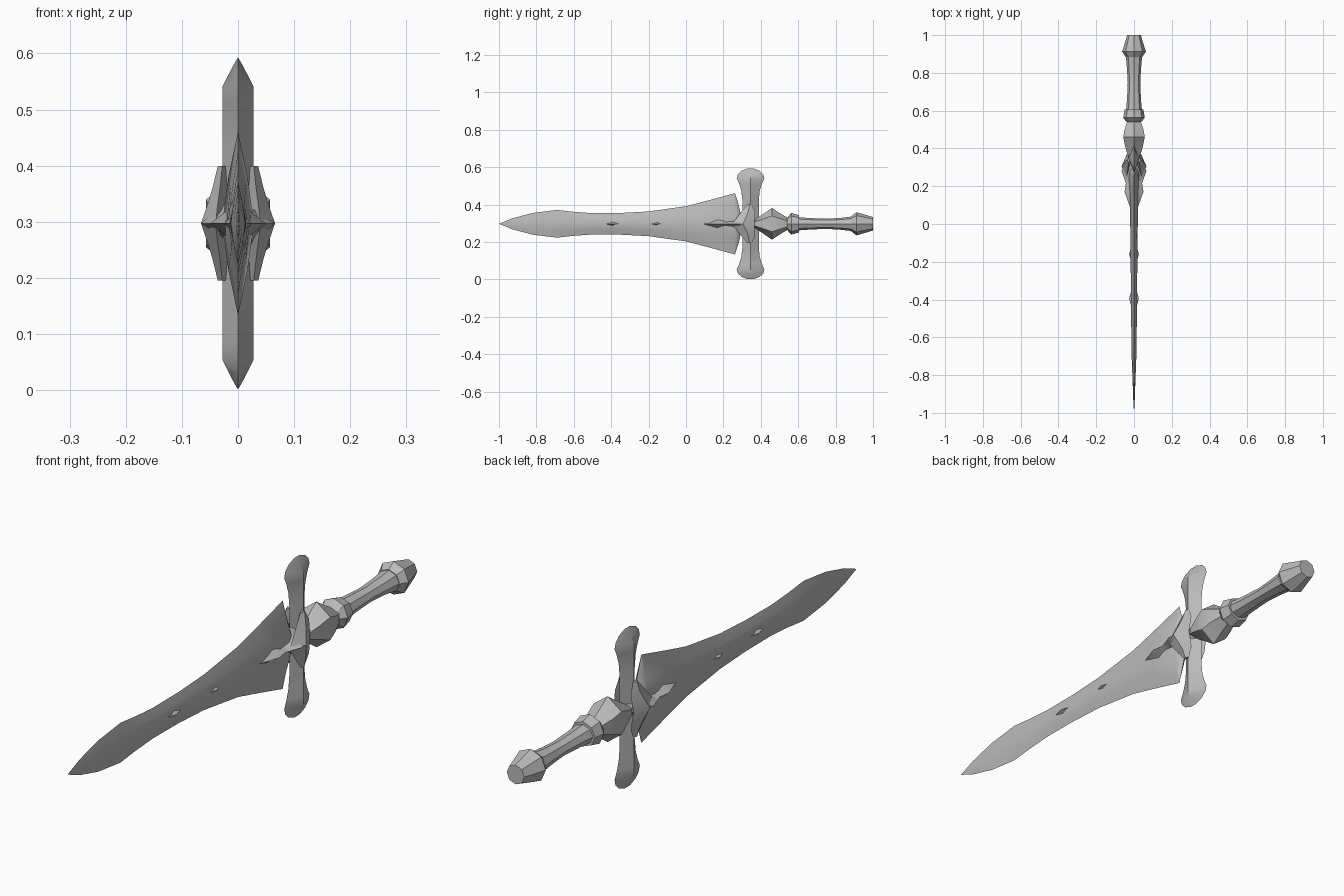
import bpy, bmesh, math

MID = 0.297        # height of the sword's long axis
GUARD_Y = 0.345    # position of the crossguard

if "Cube" in bpy.data.objects:
    bpy.data.objects.remove(bpy.data.objects["Cube"], do_unlink=True)

steel = bpy.data.materials.new("grey steel")
steel.use_nodes = True
GREY = (0.5, 0.5, 0.5, 1)
steel.diffuse_color = GREY
steel.node_tree.nodes["Principled BSDF"].inputs["Base Color"].default_value = GREY


def polygon(n):
    """Unit cross-section with a corner at the top."""
    return [(math.sin(2 * math.pi * i / n), math.cos(2 * math.pi * i / n)) for i in range(n)]


DIAMOND = polygon(4)
LENS = [(0, 1), (0.62, 0.5), (1, 0), (0.62, -0.5), (0, -1), (-0.62, -0.5), (-1, 0), (-0.62, 0.5)]


def along_y(y, u, v):
    return (u, y, MID + v)


def along_z(z, u, v):
    return (u, GUARD_Y + v, MID + z)


def loft(name, rings, section, place, angle=30):
    """Skin a section through rings of (position, width, depth, x shift, v shift)."""
    bm = bmesh.new()
    loops = []
    for pos, a, b, *shift in rings:
        du, dv = shift or (0, 0)
        loops.append([bm.verts.new(place(pos, u * a + du, v * b + dv)) for u, v in section])
    n = len(section)
    for low, high in zip(loops, loops[1:]):
        for i in range(n):
            j = (i + 1) % n
            bm.faces.new((low[i], low[j], high[j], high[i]))
    bm.faces.new(loops[0])
    bm.faces.new(loops[-1])
    bmesh.ops.remove_doubles(bm, verts=bm.verts, dist=0.0002)
    bmesh.ops.recalc_face_normals(bm, faces=bm.faces)
    mesh = bpy.data.meshes.new(name)
    bm.to_mesh(mesh)
    bm.free()
    mesh.materials.append(steel)
    obj = bpy.data.objects.new(name, mesh)
    bpy.context.collection.objects.link(obj)
    bpy.ops.object.select_all(action='DESELECT')
    obj.select_set(True)
    bpy.context.view_layer.objects.active = obj
    bpy.ops.object.shade_smooth_by_angle(angle=math.radians(angle))
    return obj


# Blade: (y, half thickness, half height)
loft("blade", [
    (-1.0, 0, 0), (-0.93, 0.004, 0.029), (-0.82, 0.008, 0.058), (-0.69, 0.013, 0.074),
    (-0.6, 0.014, 0.064), (-0.5, 0.015, 0.057), (-0.35, 0.016, 0.058), (-0.2, 0.018, 0.066),
    (0, 0.02, 0.094), (0.13, 0.023, 0.128), (0.262, 0.028, 0.164), (0.278, 0.026, 0.115),
    (0.288, 0.025, 0.075), (0.295, 0.024, 0.03)], LENS, along_y)

# Small studs along the blade ridge
for name, y in (("front_stud", -0.395), ("rear_stud", -0.16)):
    loft(name, [(y - 0.05, 0.012, 0.002), (y, 0.026, 0.02), (y + 0.05, 0.012, 0.002)],
         DIAMOND, along_y)

# Crossguard with flared, rounded ends: (z offset, half thickness, half width)
half = [(0, 0.028, 0.044), (0.13, 0.028, 0.044), (0.18, 0.028, 0.05), (0.215, 0.028, 0.061),
        (0.243, 0.028, 0.074), (0.265, 0.017, 0.068), (0.284, 0.007, 0.048), (0.296, 0, 0.016)]
loft("crossguard", [(-z, a, b) for z, a, b in half[:0:-1]] + half, DIAMOND, along_z)

# Pointed clasp lying over the blade root
loft("blade_clasp", [
    (0.08, 0.018, 0.003), (0.17, 0.05, 0.038), (0.215, 0.043, 0.022), (0.25, 0.055, 0.026),
    (0.28, 0.066, 0.042), (0.33, 0.05, 0.06), (0.37, 0.035, 0.04)], DIAMOND, along_y)

# Swept wings on both sides of the guard: (z, width, depth, x shift, y shift)
for name, side in (("left_wing", 1), ("right_wing", -1)):
    arm = [(0, 0.026, 0.06, 0.04 * side, -0.04), (0.035, 0.018, 0.048, 0.036 * side, -0.024),
           (0.065, 0.013, 0.037, 0.032 * side, -0.012), (0.102, 0.008, 0.012, 0.028 * side, -0.006)]
    loft(name, [(-p[0], *p[1:]) for p in arm[:0:-1]] + arm, DIAMOND, along_z)

# Faceted knob behind the guard
loft("grip_knob", [
    (0.345, 0.032, 0.008), (0.41, 0.054, 0.05), (0.46, 0.066, 0.085), (0.5, 0.058, 0.058),
    (0.55, 0.038, 0.028)], polygon(6), along_y)

# Collar, grip and pommel
loft("collar", [(0.54, 0.04, 0.032), (0.563, 0.057, 0.058), (0.605, 0.05, 0.046)],
     polygon(8), along_y)
loft("grip", [(0.59, 0.043, 0.036), (0.66, 0.037, 0.031), (0.75, 0.033, 0.027),
              (0.83, 0.038, 0.032), (0.91, 0.045, 0.042)], polygon(8), along_y)
loft("pommel", [(0.885, 0.045, 0.042), (0.912, 0.063, 0.062), (1.0, 0.036, 0.036)],
     polygon(8), along_y)
